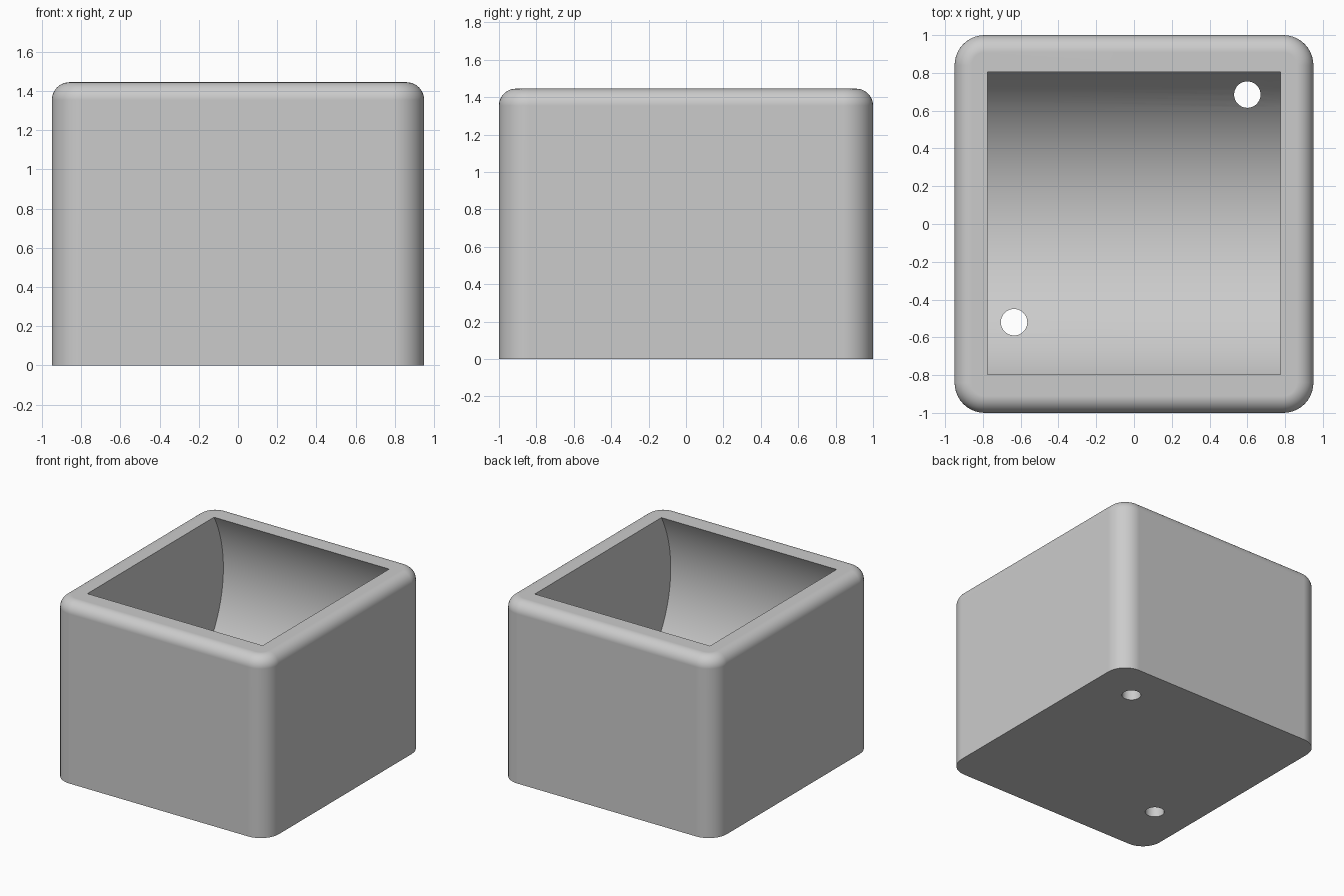
import bpy
import bmesh
from math import sin, cos, pi

cube = bpy.data.objects.get("Cube")
if cube:
    bpy.data.objects.remove(cube, do_unlink=True)

HALF_X, HALF_Y, HEIGHT = 0.95, 1.0, 1.445
CORNER, FILLET, STEPS = 0.16, 0.09, 10

grey = bpy.data.materials.new("light grey")
grey.use_nodes = True
colour = (0.6, 0.6, 0.6, 1)
grey.diffuse_color = colour
grey.node_tree.nodes["Principled BSDF"].inputs["Base Color"].default_value = colour


def rounded_ring(bm, inset, z):
    """Rounded rectangle outline, moved inward by inset."""
    r = CORNER - inset
    ring = []
    for quarter, (sx, sy) in enumerate([(1, 1), (-1, 1), (-1, -1), (1, -1)]):
        for i in range(STEPS + 1):
            a = (quarter + i / STEPS) * pi / 2
            ring.append(bm.verts.new((sx * (HALF_X - CORNER) + r * cos(a),
                                      sy * (HALF_Y - CORNER) + r * sin(a), z)))
    return ring


# Block with rounded corners and a filleted top edge
bm = bmesh.new()
levels = [(0, 0)]
for i in range(STEPS + 1):
    a = i / STEPS * pi / 2
    levels.append((FILLET * (1 - cos(a)), HEIGHT - FILLET * (1 - sin(a))))
rings = [rounded_ring(bm, inset, z) for inset, z in levels]
for low, high in zip(rings, rings[1:]):
    n = len(low)
    for i in range(n):
        j = (i + 1) % n
        bm.faces.new((low[i], low[j], high[j], high[i]))
bm.faces.new(reversed(rings[0]))
bm.faces.new(rings[-1])
mesh = bpy.data.meshes.new("box_body")
bm.to_mesh(mesh)
bm.free()
mesh.materials.append(grey)
body = bpy.data.objects.new("box_body", mesh)
bpy.context.collection.objects.link(body)


def cut_cylinder(name, radius, depth, location, rotation=(0, 0, 0), sides=128):
    """Subtract a cylinder from the body."""
    bpy.ops.mesh.primitive_cylinder_add(vertices=sides, radius=radius, depth=depth,
                                        location=location, rotation=rotation)
    cutter = bpy.context.object
    cutter.name = name
    cutter.hide_render = True
    cutter.data.materials.append(grey)
    mod = body.modifiers.new(name, "BOOLEAN")
    mod.operation = "DIFFERENCE"
    mod.solver = "EXACT"
    mod.object = cutter
    bpy.ops.object.select_all(action="DESELECT")
    body.select_set(True)
    bpy.context.view_layer.objects.active = body
    bpy.ops.object.modifier_apply(modifier=mod.name)
    bpy.data.objects.remove(cutter, do_unlink=True)


# Round-bottomed cavity, open at the top
cut_cylinder("cavity_cutter", 0.918, 1.55, (0, 0.004, 0.995), (0, pi / 2, 0))

# Two screw holes through the floor
for x, y in [(0.6, 0.685), (-0.635, -0.52)]:
    cut_cylinder("hole_cutter", 0.07, 1.6, (x, y, 0), sides=40)

bpy.ops.object.shade_smooth_by_angle(angle=pi / 6)
normals = body.modifiers.new("even_shading", "WEIGHTED_NORMAL")
normals.keep_sharp = True
